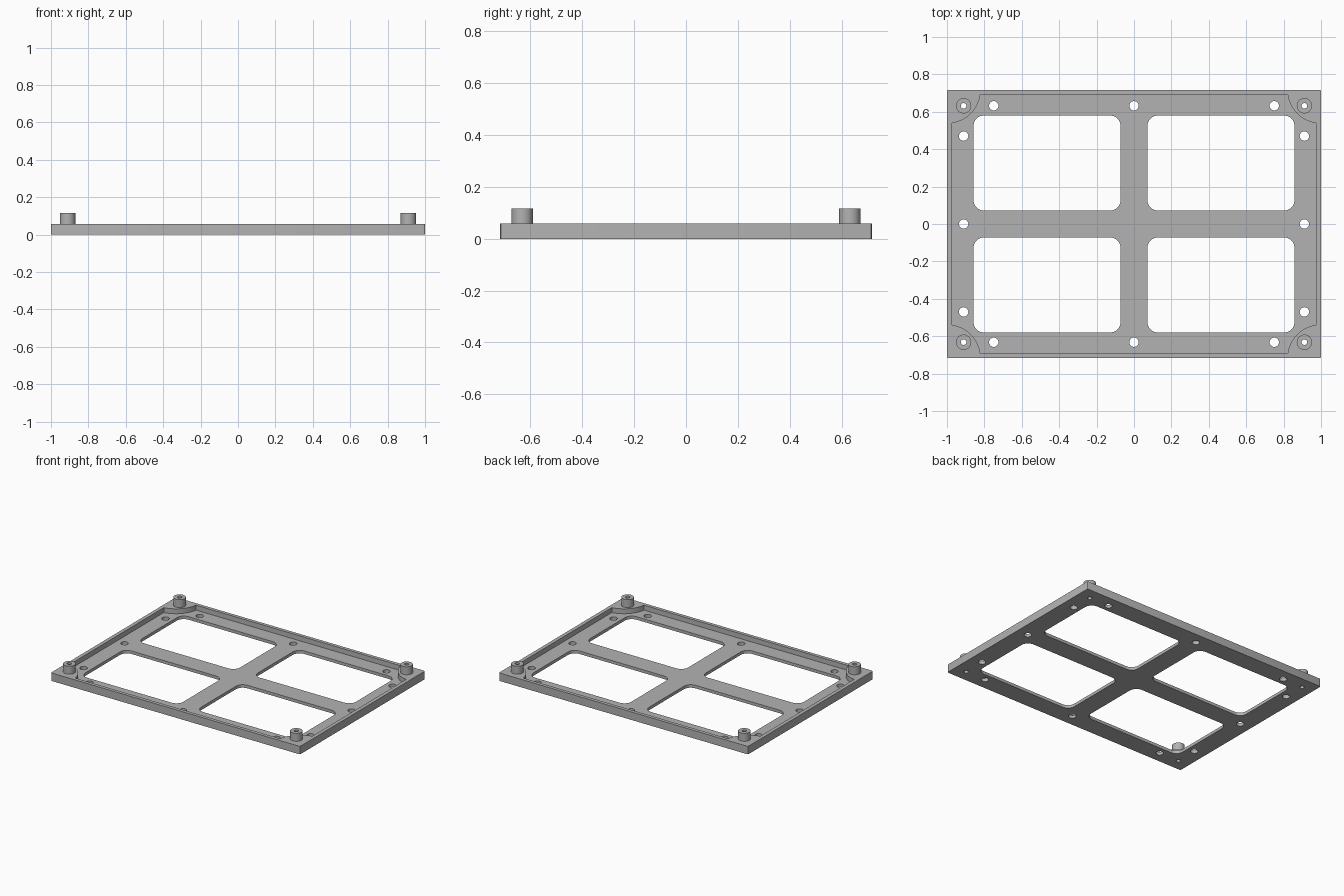
import bpy, bmesh
from math import cos, sin, pi, asin, sqrt

cube = bpy.data.objects.get("Cube")
if cube:
    bpy.data.objects.remove(cube, do_unlink=True)

HALF_X, HALF_Y = 1.0, 0.717
FLOOR, RIM, BOSS_TOP = 0.022, 0.058, 0.116
BOSS_X, BOSS_Y = 0.911, 0.632
SIGNS = [(1, 1), (-1, 1), (-1, -1), (1, -1)]   # corners, counter-clockwise

gray = bpy.data.materials.new("mid gray")
gray.use_nodes = True
gray.diffuse_color = (0.45, 0.45, 0.45, 1)
gray.node_tree.nodes["Principled BSDF"].inputs["Base Color"].default_value = gray.diffuse_color


def arc(cx, cy, r, a0, a1, n):
    return [(cx + r * cos(a0 + (a1 - a0) * i / n), cy + r * sin(a0 + (a1 - a0) * i / n))
            for i in range(n + 1)]


def circle(cx, cy, r, n=32):
    return arc(cx, cy, r, 0, 2 * pi, n)[:-1]


def rounded_rect(cx, cy, hx, hy, r, n=6):
    pts = []
    for i, (sx, sy) in enumerate(SIGNS):
        pts += arc(cx + sx * (hx - r), cy + sy * (hy - r), r, i * pi / 2, (i + 1) * pi / 2, n)
    return pts


def prisms(name, outlines, z0, z1):
    """One mesh object holding an upright prism for each outline."""
    bm = bmesh.new()
    for pts in outlines:
        face = bm.faces.new([bm.verts.new((x, y, z0)) for x, y in pts])
        top = bmesh.ops.extrude_face_region(bm, geom=[face])["geom"]
        moved = [v for v in top if isinstance(v, bmesh.types.BMVert)]
        bmesh.ops.translate(bm, verts=moved, vec=(0, 0, z1 - z0))
    bmesh.ops.recalc_face_normals(bm, faces=bm.faces)
    mesh = bpy.data.meshes.new(name)
    bm.to_mesh(mesh)
    bm.free()
    mesh.materials.append(gray)
    ob = bpy.data.objects.new(name, mesh)
    bpy.context.collection.objects.link(ob)
    return ob


def combine(target, tool, operation):
    mod = target.modifiers.new(tool.name, "BOOLEAN")
    mod.operation, mod.object, mod.solver = operation, tool, "EXACT"
    bpy.context.view_layer.objects.active = target
    bpy.ops.object.modifier_apply(modifier=mod.name)
    bpy.data.objects.remove(tool, do_unlink=True)


# Tray slab
tray = prisms("mounting_tray", [rounded_rect(0, 0, HALF_X, HALF_Y, 0.008, 3)], 0, RIM)

# Recess inside the rim, scooped around a round pad at each corner
IN_X, IN_Y, PAD = 0.973, 0.692, 0.18
ax, ay = asin((HALF_X - IN_X) / PAD), asin((HALF_Y - IN_Y) / PAD)
quarter = arc(0, 0, PAD, pi * 1.5 - ax, pi + ay, 12)
recess = []
for sx, sy in SIGNS:
    pts = [(sx * (HALF_X + x), sy * (HALF_Y + y)) for x, y in quarter]
    recess += pts if sx * sy > 0 else pts[::-1]
combine(tray, prisms("recess", [recess], FLOOR, 0.2), "DIFFERENCE")

# Corner bosses
bosses = [circle(sx * BOSS_X, sy * BOSS_Y, 0.041) for sx, sy in SIGNS]
combine(tray, prisms("bosses", bosses, FLOOR + 0.01, BOSS_TOP), "UNION")

# Four windows, the fixing holes and the boss bores
openings = [rounded_rect(sx * 0.465, sy * 0.326, 0.393, 0.254, 0.055) for sx, sy in SIGNS]
openings += [circle(sx * BOSS_X, sy * BOSS_Y, 0.015, 24) for sx, sy in SIGNS]
for s in (-1, 1):
    openings += [circle(x, s * BOSS_Y, 0.025) for x in (-0.75, 0, 0.75)]
    openings += [circle(s * BOSS_X, y, 0.025) for y in (-0.47, 0, 0.47)]
combine(tray, prisms("openings", openings, -0.1, 0.3), "DIFFERENCE")

# Smooth round walls, crisp edges
tray.select_set(True)
bpy.context.view_layer.objects.active = tray
bpy.ops.object.shade_smooth_by_angle(angle=pi / 6)
